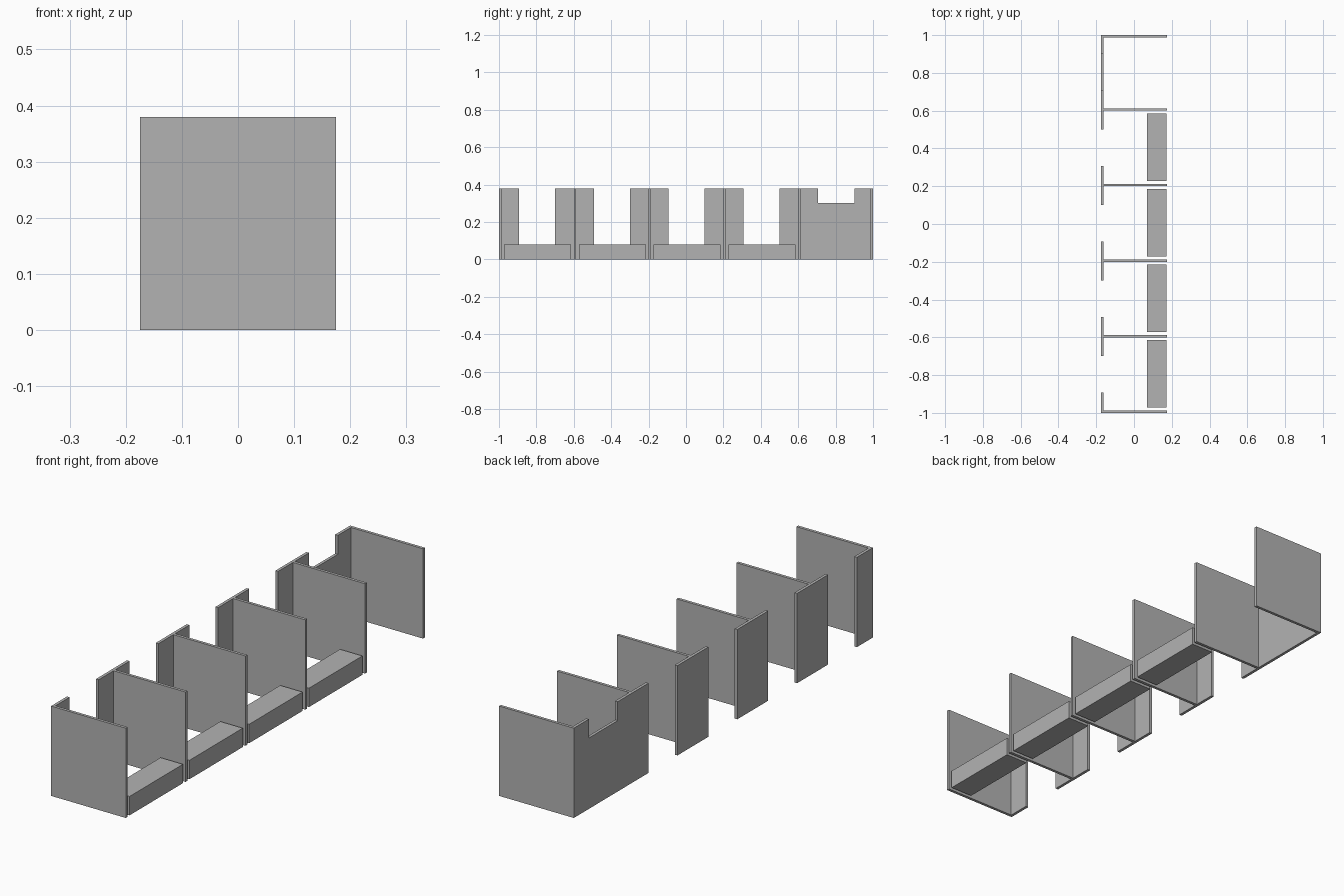
import bpy, bmesh

if "Cube" in bpy.data.objects:
    bpy.data.objects.remove(bpy.data.objects["Cube"])

T = 0.0125          # panel thickness
X0, X1 = -0.175, 0.175
H = 0.38            # panel height
PITCH = 0.4         # spacing of the booths

grey = bpy.data.materials.new("plain grey")
grey.diffuse_color = (0.45, 0.45, 0.45, 1)
grey.use_nodes = True
grey.node_tree.nodes["Principled BSDF"].inputs["Base Color"].default_value = grey.diffuse_color


def prism(name, profile, x0, x1):
    """Extrude a (y, z) outline from x0 to x1."""
    bm = bmesh.new()
    face = bm.faces.new([bm.verts.new((x0, y, z)) for y, z in profile])
    ext = bmesh.ops.extrude_face_region(bm, geom=[face])
    moved = [v for v in ext["geom"] if isinstance(v, bmesh.types.BMVert)]
    bmesh.ops.translate(bm, verts=moved, vec=(x1 - x0, 0, 0))
    bmesh.ops.recalc_face_normals(bm, faces=bm.faces)
    mesh = bpy.data.meshes.new(name)
    bm.to_mesh(mesh)
    bm.free()
    mesh.materials.append(grey)
    obj = bpy.data.objects.new(name, mesh)
    bpy.context.collection.objects.link(obj)
    return obj


def box(name, x0, x1, y0, y1, h):
    return prism(name, [(y0, 0), (y1, 0), (y1, h), (y0, h)], x0, x1)


# Cross partitions, butted against the long wall
for i in range(6):
    y = min(-1 + PITCH * i, 1 - T)
    box(f"partition_{i + 1}", X0 + T, X1, y, y + T, H)

# Long wall pieces, with doorways between them
for i in range(4):
    y = -1 + PITCH * i
    box(f"wall_piece_{i + 1}", X0, X0 + T, max(y - 0.1, -1), y + 0.107, H)

# Closed end wall with a low notch
prism("notched_wall", [(0.5, 0), (1, 0), (1, H), (0.9, H), (0.9, 0.3),
                       (0.707, 0.3), (0.707, H), (0.5, H)], X0, X0 + T)

# Low benches in the four open booths
for i in range(4):
    y = -1 + PITCH * i
    box(f"bench_{i + 1}", 0.068, X1 - 0.002, y + T + 0.015, y + PITCH - 0.015, 0.08)
